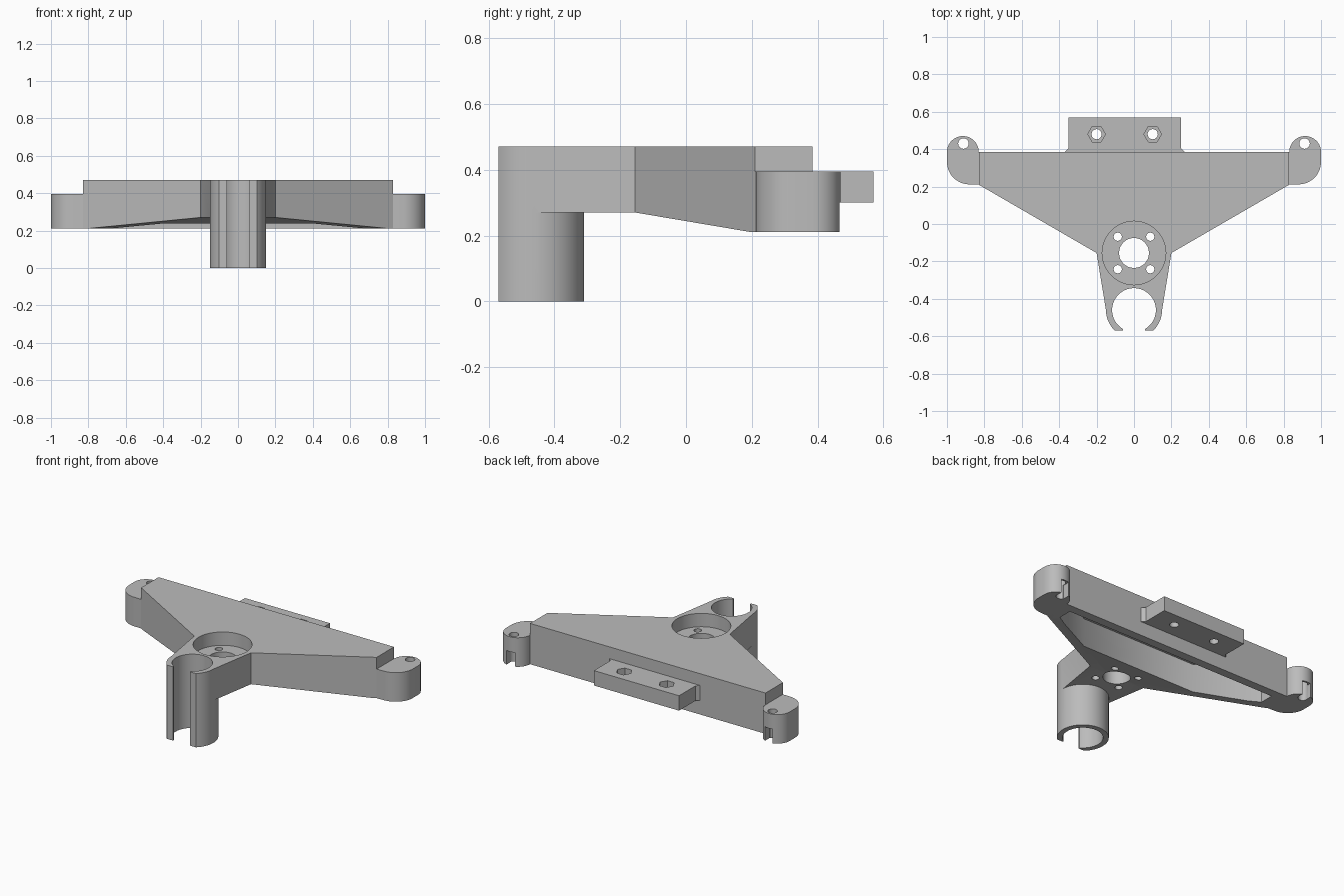
import bpy, bmesh
from math import sin, cos, pi, radians

cube = bpy.data.objects.get("Cube")
if cube:
    bpy.data.objects.remove(cube, do_unlink=True)

grey = bpy.data.materials.new("plain_grey")
grey.use_nodes = True
colour = (0.5, 0.5, 0.5, 1)
grey.diffuse_color = colour
grey.node_tree.nodes["Principled BSDF"].inputs["Base Color"].default_value = colour


def prism(name, outline, low, high, axis="z"):
    """Extrude an outline along z (points are x, y) or along x (points are y, z)."""
    place = (lambda a, b, t: (a, b, t)) if axis == "z" else (lambda a, b, t: (t, a, b))
    bm = bmesh.new()
    bottom = [bm.verts.new(place(a, b, low)) for a, b in outline]
    top = [bm.verts.new(place(a, b, high)) for a, b in outline]
    n = len(outline)
    bm.faces.new(bottom)
    bm.faces.new(top)
    for i in range(n):
        j = (i + 1) % n
        bm.faces.new((bottom[i], bottom[j], top[j], top[i]))
    bmesh.ops.recalc_face_normals(bm, faces=bm.faces)
    mesh = bpy.data.meshes.new(name)
    bm.to_mesh(mesh)
    bm.free()
    mesh.materials.append(grey)
    obj = bpy.data.objects.new(name, mesh)
    bpy.context.collection.objects.link(obj)
    return obj


def arc(x, y, r, start=0, end=360, steps=48):
    count = steps if end - start == 360 else steps + 1
    angles = [radians(start + (end - start) * i / steps) for i in range(count)]
    return [(x + r * cos(a), y + r * sin(a)) for a in angles]


def rect(x0, x1, y0, y1):
    return [(x0, y0), (x1, y0), (x1, y1), (x0, y1)]


def mirrored(half):
    return half + [(-x, y) for x, y in reversed(half)]


def combine(target, tool, operation="DIFFERENCE"):
    """Apply a boolean and discard the tool."""
    mod = target.modifiers.new("boolean", "BOOLEAN")
    mod.operation, mod.object, mod.solver = operation, tool, "EXACT"
    bpy.context.view_layer.objects.active = target
    bpy.ops.object.modifier_apply(modifier=mod.name)
    bpy.data.objects.remove(tool, do_unlink=True)


def drill(target, x, y, r, low, high, steps=32):
    combine(target, prism("drill", arc(x, y, r, steps=steps), low, high))


def finish(obj):
    bpy.ops.object.select_all(action="DESELECT")
    obj.select_set(True)
    bpy.context.view_layer.objects.active = obj
    bpy.ops.object.shade_smooth_by_angle(angle=radians(30))


TOP = 0.47
BACK = 0.385
HUB_Y = -0.155
CLAMP_Y = -0.46

# Triangular body with a sloped underside
body = prism("body", mirrored([(0.83, BACK), (0.83, 0.21), (0.2, HUB_Y), (0.15, CLAMP_Y)]), 0.1, TOP)
side = [(-0.7, 0.27), (HUB_Y, 0.27), (0.2, 0.21), (0.5, 0.21), (0.5, 0.6), (-0.7, 0.6)]
combine(body, prism("side_profile", side, -1.2, 1.2, "x"), "INTERSECT")

# Hollow underside
pocket = mirrored([(0.76, 0.33), (0.76, 0.24), (0.41, 0.04)])
combine(body, prism("pocket", pocket, 0.1, 0.42))

# Split tube clamp at the front
tube = prism("tube", arc(0, CLAMP_Y, 0.15, steps=64), 0, TOP)
combine(tube, prism("flat", rect(-0.3, 0.3, -0.8, -0.57), -0.1, 0.6))
combine(body, tube, "UNION")
drill(body, 0, CLAMP_Y, 0.117, -0.1, 0.6, 64)
combine(body, prism("split", rect(-0.06, 0.06, -0.8, CLAMP_Y), -0.1, 0.6))

# Round hub recess with its bore and four screw holes
drill(body, 0, HUB_Y, 0.17, 0.385, 0.6, 64)
drill(body, 0, HUB_Y, 0.08, 0.1, 0.6)
for sx in (-1, 1):
    for sy in (-1, 1):
        drill(body, sx * 0.087, HUB_Y + sy * 0.087, 0.022, 0.1, 0.6, 20)
finish(body)

# Rear mounting tab with hexagonal nut seats
tab = prism("rear_tab", [(-0.37, BACK), (-0.35, 0.405), (-0.35, 0.57), (0.25, 0.57),
                         (0.25, 0.405), (0.27, BACK)], 0.3, 0.395)
for x in (-0.2, 0.1):
    drill(tab, x, 0.48, 0.027, 0.2, 0.6)
    drill(tab, x, 0.48, 0.047, 0.35, 0.6, 6)
finish(tab)

# Rounded end lugs, each with a pin hole and a slot at the lower back
lug_outline = arc(0.915, BACK, 0.085, 0, 180, 24) + [(0.83, 0.21), (0.88, 0.212)] \
    + arc(0.88, 0.332, 0.12, 275, 355, 12)
for name, s in (("left_lug", 1), ("right_lug", -1)):
    lug = prism(name, [(s * x, y) for x, y in lug_outline], 0.21, 0.395)
    drill(lug, s * 0.912, 0.43, 0.028, 0.1, 0.6)
    combine(lug, prism("slot", rect(s * 0.91 - 0.028, s * 0.91 + 0.028, 0.42, 0.6), 0.1, 0.3))
    finish(lug)
